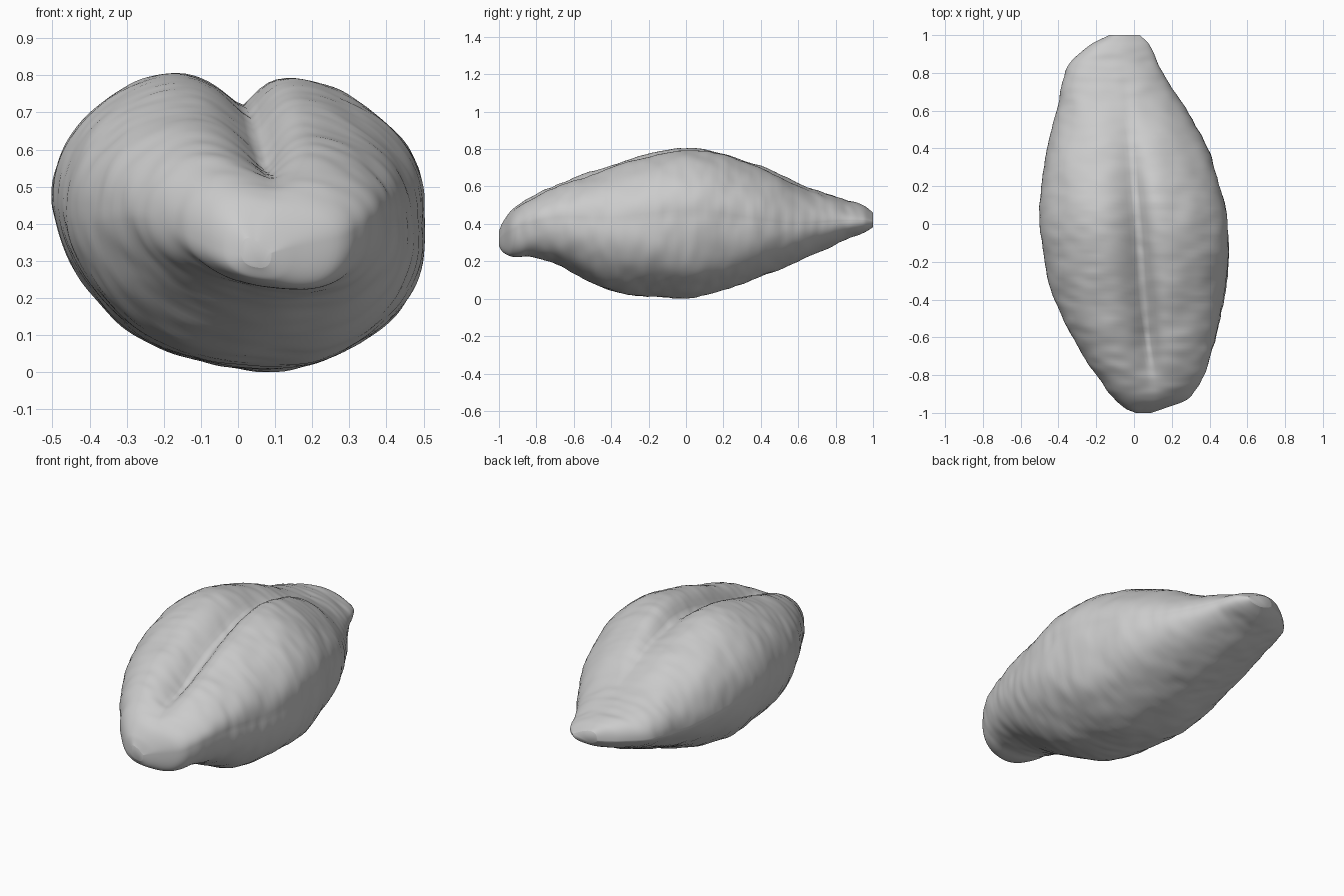
import bpy, bmesh, math
from mathutils import Vector, noise

RINGS, SEGMENTS = 150, 144

# Remove the default object
default_cube = bpy.data.objects.get("Cube")
if default_cube:
    bpy.data.objects.remove(default_cube, do_unlink=True)

# Profile stations in hundredths: y, min x, max x, min z, max z
STATIONS = [
    (-100, 1, 9, 27, 34),
    (-98, -4, 15, 24, 39),
    (-93, -10, 28, 22, 46),
    (-84, -17, 35, 22, 53),
    (-68, -28, 41, 17, 62),
    (-40, -42, 47, 3, 72),
    (-15, -48, 50, 0, 79),
    (3, -50, 49, 0, 81),
    (20, -49, 45, 4, 78),
    (40, -46, 39, 11, 71),
    (60, -41, 28, 19, 61),
    (84, -35, 13, 30, 52),
    (95, -23, 8, 34, 48),
    (100, -13, 3, 37, 44),
]


def smoothstep(low, high, value):
    t = min(max((value - low) / (high - low), 0), 1)
    return t * t * (3 - 2 * t)


def slope(index, column):
    """Tangent of one profile column at a station."""
    before = STATIONS[max(index - 1, 0)]
    after = STATIONS[min(index + 1, len(STATIONS) - 1)]
    return (after[column] - before[column]) / (after[0] - before[0])


def station_at(y):
    """Smoothly interpolated limits of the body at length y."""
    position = y * 100
    index = 0
    while index < len(STATIONS) - 2 and STATIONS[index + 1][0] < position:
        index += 1
    start, end = STATIONS[index], STATIONS[index + 1]
    span = end[0] - start[0]
    t = (position - start[0]) / span
    limits = []
    for column in range(1, len(start)):
        rise = end[column] - start[column]
        a = slope(index, column) * span - rise
        b = rise - slope(index + 1, column) * span
        value = start[column] + rise * t + t * (1 - t) * (a * (1 - t) + b * t)
        limits.append(value / 100)
    return limits


def signed_power(value, exponent):
    return math.copysign(abs(value) ** exponent, value)


def crease_drop(x, y):
    """Depth of the lengthwise furrow between the two lobes."""
    centre = 0.02 - 0.09 * y
    depth = 0.12 * smoothstep(-0.98, -0.55, y) * (1 - smoothstep(-0.25, 0.7, y))
    depth += 0.02 * smoothstep(-0.2, 0.2, y) * (1 - smoothstep(0.5, 0.9, y))
    width = 0.06 if x > centre else 0.1
    return depth * math.exp(-(abs(x - centre) / width) ** 1.4)


def surface_bump(point):
    """Fine wrinkles and gentle lumps."""
    lumps = noise.noise(point * 5)
    wrinkles = noise.noise(Vector((point.x * 9, point.y * 22, point.z * 9)))
    return 0.009 * lumps + 0.005 * wrinkles


def section(y):
    """Points of one cross-section: blunt in front, keeled behind."""
    left, right, low, high = station_at(y)
    front = 1 - smoothstep(-0.95, -0.6, y)
    back = smoothstep(0, 0.6, y)
    centre_x = (left + right) / 2
    half_width = (right - left) / 2
    centre_z = low + (high - low) * (0.54 - 0.07 * back)
    squareness = 0.95 - 0.15 * front
    fade = smoothstep(0, 0.15, 1 - abs(y))
    points = []
    for step in range(SEGMENTS):
        angle = math.tau * step / SEGMENTS
        across, up = math.cos(angle), math.sin(angle)
        if up > 0:
            # The lobe on the +x side is lower and slopes more behind
            sharpness = 0.88 + (0.2 * back if across > 0 else 0)
            x = half_width * signed_power(across, squareness)
            z = (high - centre_z) * up ** sharpness - 0.03 * across * up
            z -= crease_drop(centre_x + x, y) * smoothstep(0.2, 0.7, up)
        else:
            # The underside is round on the +x side, a flat slope on the other
            skew = 1 - 0.12 * across * up * (1 - front)
            sharpness = squareness + (0.3 * back if across < 0 else 0)
            x = half_width * skew * signed_power(across, sharpness)
            z = -(centre_z - low) * skew * (-up) ** sharpness
            z += 0.15 * front * up * x
        point = Vector((centre_x + x, y, centre_z + z))
        outward = Vector((across, 0, up))
        points.append(point + outward * surface_bump(point) * fade)
    return points


# Flat material
husk = bpy.data.materials.new("pale grey husk")
husk.use_nodes = True
husk_colour = (0.6, 0.6, 0.6, 1)
husk.diffuse_color = husk_colour
husk.node_tree.nodes["Principled BSDF"].inputs["Base Color"].default_value = husk_colour

# Loft the sections, packed closer together towards both ends
bm = bmesh.new()
loops = []
for ring in range(RINGS + 1):
    y = -math.cos(math.pi * ring / RINGS)
    loops.append([bm.verts.new(point) for point in section(y)])
for lower, upper in zip(loops, loops[1:]):
    for i in range(SEGMENTS):
        j = (i + 1) % SEGMENTS
        bm.faces.new((lower[i], lower[j], upper[j], upper[i]))

# Close both blunt ends
bm.faces.new(loops[0])
bm.faces.new(loops[-1])
bmesh.ops.recalc_face_normals(bm, faces=bm.faces)

# Rest the body on the ground
lowest = min(vert.co.z for vert in bm.verts)
bmesh.ops.translate(bm, verts=bm.verts, vec=(0, 0, -lowest))

mesh = bpy.data.meshes.new("grain_kernel")
bm.to_mesh(mesh)
bm.free()
mesh.materials.append(husk)
mesh.shade_smooth()
kernel = bpy.data.objects.new("grain_kernel", mesh)
bpy.context.collection.objects.link(kernel)
